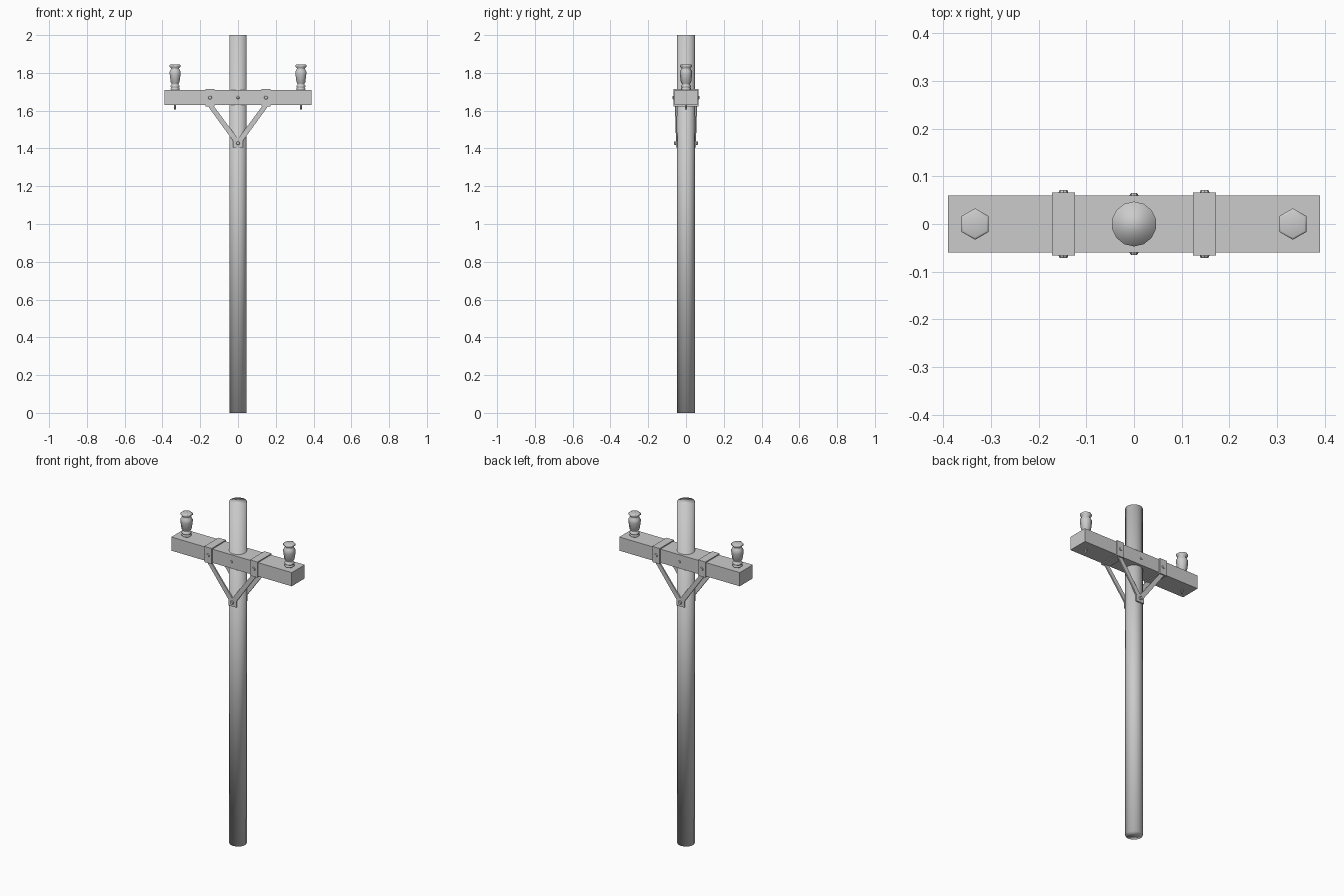
import bpy, bmesh
from math import pi, sin, cos

cube = bpy.data.objects.get("Cube")
if cube:
    bpy.data.objects.remove(cube)

grey = bpy.data.materials.new("light_grey")
grey.use_nodes = True
colour = (0.6, 0.6, 0.6, 1)
grey.diffuse_color = colour
grey.node_tree.nodes["Principled BSDF"].inputs["Base Color"].default_value = colour


def finish(name, bm, smooth=False):
    bmesh.ops.recalc_face_normals(bm, faces=bm.faces)
    mesh = bpy.data.meshes.new(name)
    bm.to_mesh(mesh)
    bm.free()
    mesh.materials.append(grey)
    for p in mesh.polygons:
        p.use_smooth = smooth
    obj = bpy.data.objects.new(name, mesh)
    bpy.context.collection.objects.link(obj)
    return obj


def box(name, centre, size):
    bm = bmesh.new()
    bmesh.ops.create_cube(bm, size=1)
    bmesh.ops.scale(bm, vec=size, verts=bm.verts)
    bmesh.ops.translate(bm, vec=centre, verts=bm.verts)
    return finish(name, bm)


def lathe(name, profile, sides, location, turn=0, smooth=True):
    """Spin (radius, height) pairs around z and close both ends."""
    bm = bmesh.new()
    rings = []
    for r, z in profile:
        angles = [turn + 2 * pi * i / sides for i in range(sides)]
        rings.append([bm.verts.new((r * cos(a), r * sin(a), z)) for a in angles])
    for low, high in zip(rings, rings[1:]):
        for i in range(sides):
            j = (i + 1) % sides
            bm.faces.new((low[i], low[j], high[j], high[i]))
    bm.faces.new(rings[0][::-1])
    bm.faces.new(rings[-1])
    obj = finish(name, bm, smooth)
    obj.location = location
    return obj


def bolt(name, x, z, reach, side, radius=0.01):
    obj = lathe(name, [(radius, 0), (radius, 0.012), (radius * 0.8, 0.016)],
                8, (x, side * (reach - 0.016), z), smooth=False)
    obj.rotation_euler.x = -side * pi / 2


def brace(name, side):
    """V-shaped flat iron leaning in from the beam to the pole."""
    half = [(0.026, 1.404), (0.026, 1.44), (0.167, 1.635), (0.137, 1.635)]
    outline = half + [(0, 1.452)] + [(-x, z) for x, z in reversed(half)]
    bm = bmesh.new()
    layers = []
    for depth in (0, 0.008):
        layers.append([bm.verts.new((x, side * (0.045 + depth + 0.03 * max(0, z - 1.44)), z))
                       for x, z in outline])
    n = len(outline)
    # arms and foot as quads: right arm, left arm, foot
    parts = [(1, 2, 3, 4), (4, 5, 6, 7), (0, 1, 4, 7, 8)]
    for layer in layers:
        for part in parts:
            bm.faces.new([layer[i] for i in part])
    for i in range(n):
        j = (i + 1) % n
        bm.faces.new((layers[0][i], layers[0][j], layers[1][j], layers[1][i]))
    finish(name, bm)


# Pole and crossarm
lathe("pole", [(0.047, 0), (0.047, 2)], 14, (0, 0, 0), turn=pi / 2)
box("crossarm", (0, 0, 1.669), (0.78, 0.12, 0.08))

# Insulator outline: ridged foot, body, neck and flared cap
insulator = [(0.022, 0), (0.027, 0.003), (0.027, 0.01), (0.021, 0.013),
             (0.027, 0.017), (0.027, 0.024), (0.021, 0.028), (0.021, 0.034),
             (0.027, 0.042), (0.033, 0.085), (0.033, 0.1), (0.026, 0.11),
             (0.024, 0.117), (0.033, 0.124), (0.033, 0.134), (0.028, 0.136)]

for x, label in ((0.333, "left"), (-0.333, "right")):
    lathe(label + "_insulator", insulator, 6, (x, 0, 1.708), turn=pi / 2)
    lathe(label + "_insulator_pin", [(0.005, 0), (0.005, 0.03)], 6, (x, 0, 1.606))
    strap_x = 0.148 if x > 0 else -0.148
    box(label + "_strap", (strap_x, 0, 1.669), (0.048, 0.132, 0.092))

# Ironwork on both faces
for side, label in ((-1, "front"), (1, "back")):
    brace(label + "_brace", side)
    bolt(label + "_centre_bolt", 0, 1.669, 0.065, side, 0.008)
    bolt(label + "_brace_bolt", 0, 1.428, 0.063, side)
    for x, hand in ((0.148, "left"), (-0.148, "right")):
        bolt(label + "_" + hand + "_strap_bolt", x, 1.669, 0.071, side)
